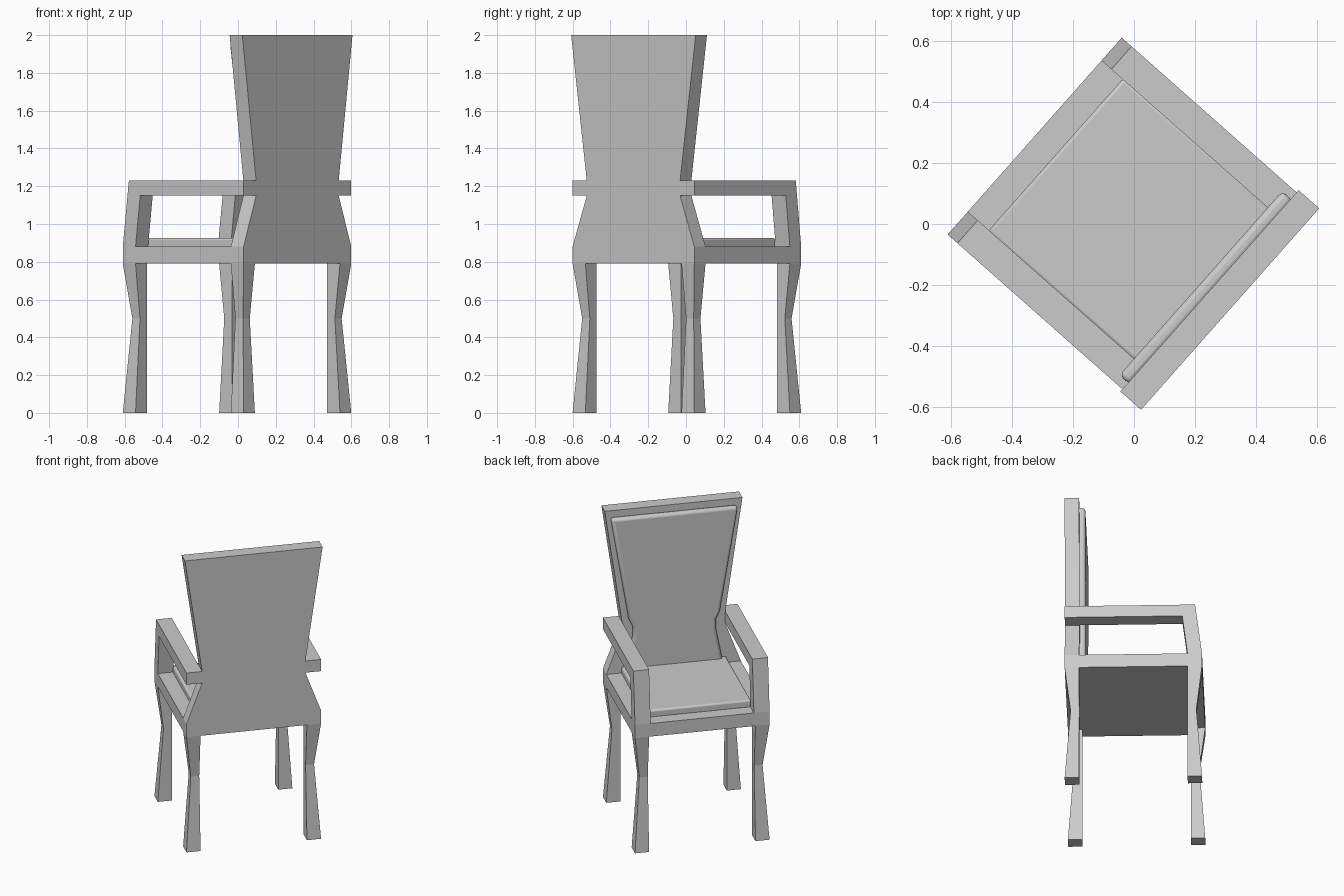
import bpy, bmesh, math
from mathutils import Matrix

if "Cube" in bpy.data.objects:
    bpy.data.objects.remove(bpy.data.objects["Cube"])

# The chair is designed square to the axes (x = width, +y = chair front), then turned
TURN = Matrix.Rotation(math.radians(48.5), 4, 'Z')


def loft(name, rings, bevel=0.0):
    """Skin equal-length closed rings of points and cap both ends."""
    bm = bmesh.new()
    loops = [[bm.verts.new(p) for p in ring] for ring in rings]
    n = len(loops[0])
    for a, b in zip(loops, loops[1:]):
        for i in range(n):
            j = (i + 1) % n
            bm.faces.new((a[i], a[j], b[j], b[i]))
    bm.faces.new(loops[0][::-1])
    bm.faces.new(loops[-1])
    bmesh.ops.recalc_face_normals(bm, faces=bm.faces)
    bm.transform(TURN)
    me = bpy.data.meshes.new(name)
    bm.to_mesh(me)
    bm.free()
    ob = bpy.data.objects.new(name, me)
    bpy.context.collection.objects.link(ob)
    if bevel:
        mod = ob.modifiers.new("soft_edges", 'BEVEL')
        mod.width, mod.segments = bevel, 3
        mod.limit_method = 'ANGLE'
        mod.angle_limit = math.radians(50)
        bpy.ops.object.select_all(action='DESELECT')
        ob.select_set(True)
        bpy.context.view_layer.objects.active = ob
        bpy.ops.object.shade_smooth_by_angle(angle=math.radians(40))
    return ob


def rect(x0, x1, y0, y1, z):
    return [(x0, y0, z), (x1, y0, z), (x1, y1, z), (x0, y1, z)]


def symmetric(name, half, y0, y1, bevel=0.0):
    """Extrude a mirrored (half width, z) outline from y0 to y1."""
    outline = half + [(-x, z) for x, z in reversed(half)]
    return loft(name, [[(x, y, z) for x, z in outline] for y in (y0, y1)], bevel)


W, BACK, FRONT, T = 0.43, -0.42, 0.434, 0.09   # half width, depth limits, thickness

# Legs: outer faces pinch inwards at mid height
for side, s in (("left", -1), ("right", 1)):
    for end, y_out, d in (("front", FRONT, -1), ("back", BACK, 1)):
        rings = [rect(s * (W - T), s * (W - p), y_out + d * T, y_out + d * p, z)
                 for z, p in ((0, 0), (0.5, 0.036), (0.79, 0))]
        loft(f"{end}_leg_{side}", rings)

    # Armrest with its sloping front post
    prof = [(BACK, 1.15), (BACK, 1.23), (0.391, 1.23), (FRONT, 0.88),
            (FRONT - T, 0.88), (0.311, 1.15)]
    loft(f"armrest_{side}", [[(s * x, y, z) for y, z in prof] for x in (0.33, W)])

# Seat frame and cushion
loft("seat_frame", [rect(-W, W, BACK + T, FRONT, z) for z in (0.79, 0.88)])
loft("seat_cushion", [rect(-0.335, 0.335, -0.33, 0.342, z) for z in (0.87, 0.926)], 0.012)

# Back panel with waisted outline
symmetric("back_panel", [(W, 0.79), (W, 0.88), (0.33, 1.15), (0.33, 1.23), (0.44, 2.0)],
          BACK, BACK + T)

# Back cushion, inset from the panel outline
symmetric("back_cushion", [(0.31, 0.9), (0.265, 1.13), (0.265, 1.2), (0.29, 1.25), (0.405, 1.955)],
          BACK + T - 0.01, BACK + T + 0.038, 0.018)
